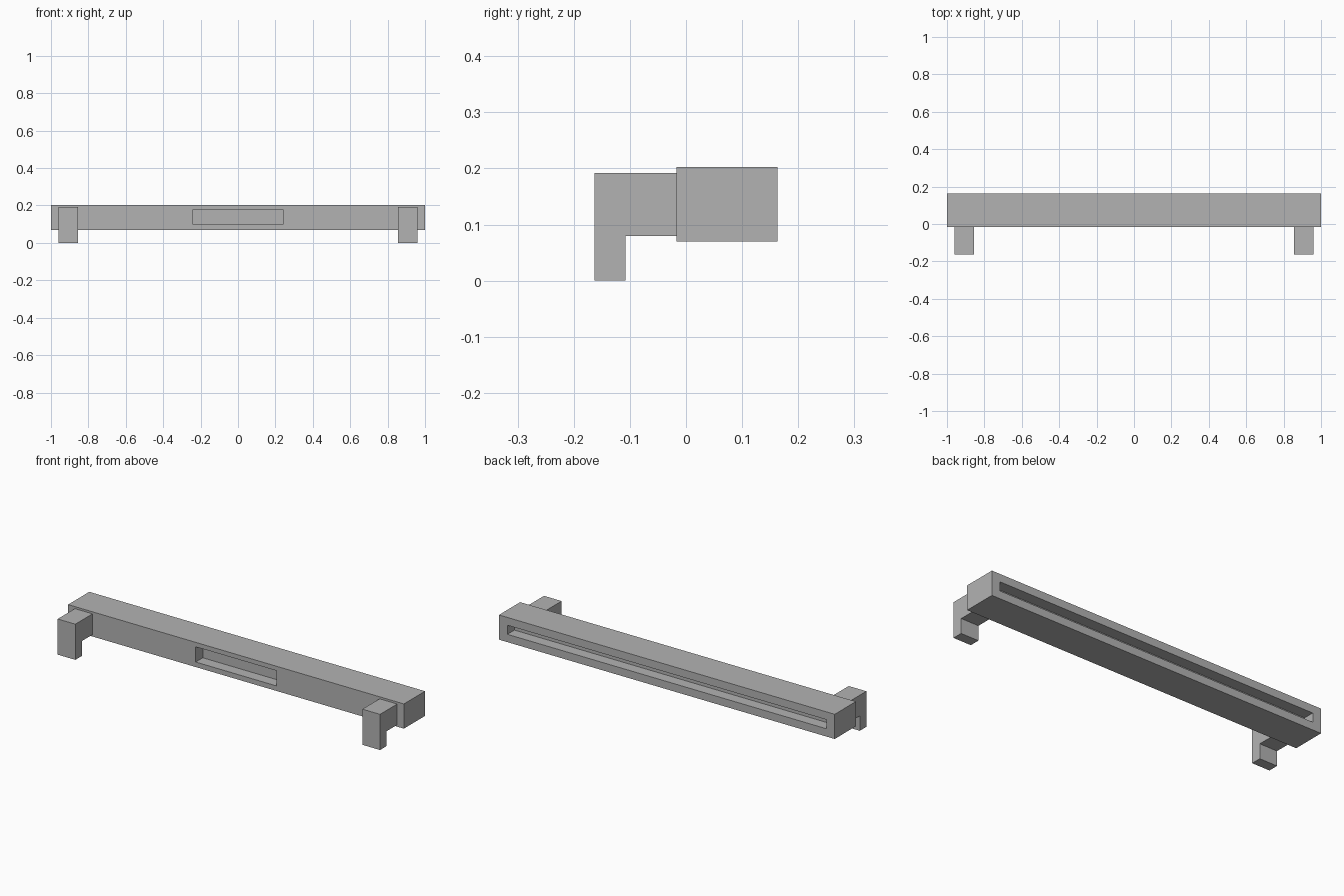
import bpy
import bmesh

cube = bpy.data.objects.get("Cube")
if cube:
    bpy.data.objects.remove(cube, do_unlink=True)

grey = bpy.data.materials.new("plain grey")
grey.use_nodes = True
colour = (0.45, 0.45, 0.45, 1)
grey.diffuse_color = colour
grey.node_tree.nodes["Principled BSDF"].inputs["Base Color"].default_value = colour


def finish(name, bm):
    bmesh.ops.recalc_face_normals(bm, faces=bm.faces[:])
    mesh = bpy.data.meshes.new(name)
    bm.to_mesh(mesh)
    bm.free()
    mesh.materials.append(grey)
    obj = bpy.data.objects.new(name, mesh)
    bpy.context.collection.objects.link(obj)
    return obj


def box(name, low, high):
    bm = bmesh.new()
    bmesh.ops.create_cube(bm, size=1)
    for v in bm.verts:
        v.co = [h if c > 0 else l for c, l, h in zip(v.co, low, high)]
    return finish(name, bm)


def cut(target, name, low, high):
    cutter = box(name, low, high)
    mod = target.modifiers.new(name, 'BOOLEAN')
    mod.operation = 'DIFFERENCE'
    mod.solver = 'EXACT'
    mod.object = cutter
    bpy.context.view_layer.objects.active = target
    bpy.ops.object.modifier_apply(modifier=name)
    bpy.data.objects.remove(cutter, do_unlink=True)


# Long bar with a front recess and a long rear slot
bar = box("bar", (-1, -0.017, 0.07), (1, 0.163, 0.203))
cut(bar, "front_recess", (-0.24, -0.1, 0.097), (0.24, 0.043, 0.179))
cut(bar, "rear_slot", (-0.95, 0.103, 0.112), (0.95, 0.25, 0.161))

# Hooked brackets, extruded from an L profile
profile = [(-0.163, 0), (-0.108, 0), (-0.108, 0.08),
           (-0.017, 0.08), (-0.017, 0.192), (-0.163, 0.192)]
for name, x in (("left_bracket", 0.855), ("right_bracket", -0.96)):
    bm = bmesh.new()
    face = bm.faces.new([bm.verts.new((x, y, z)) for y, z in profile])
    side = bmesh.ops.extrude_face_region(bm, geom=[face])
    moved = [g for g in side["geom"] if isinstance(g, bmesh.types.BMVert)]
    bmesh.ops.translate(bm, verts=moved, vec=(0.105, 0, 0))
    finish(name, bm)
